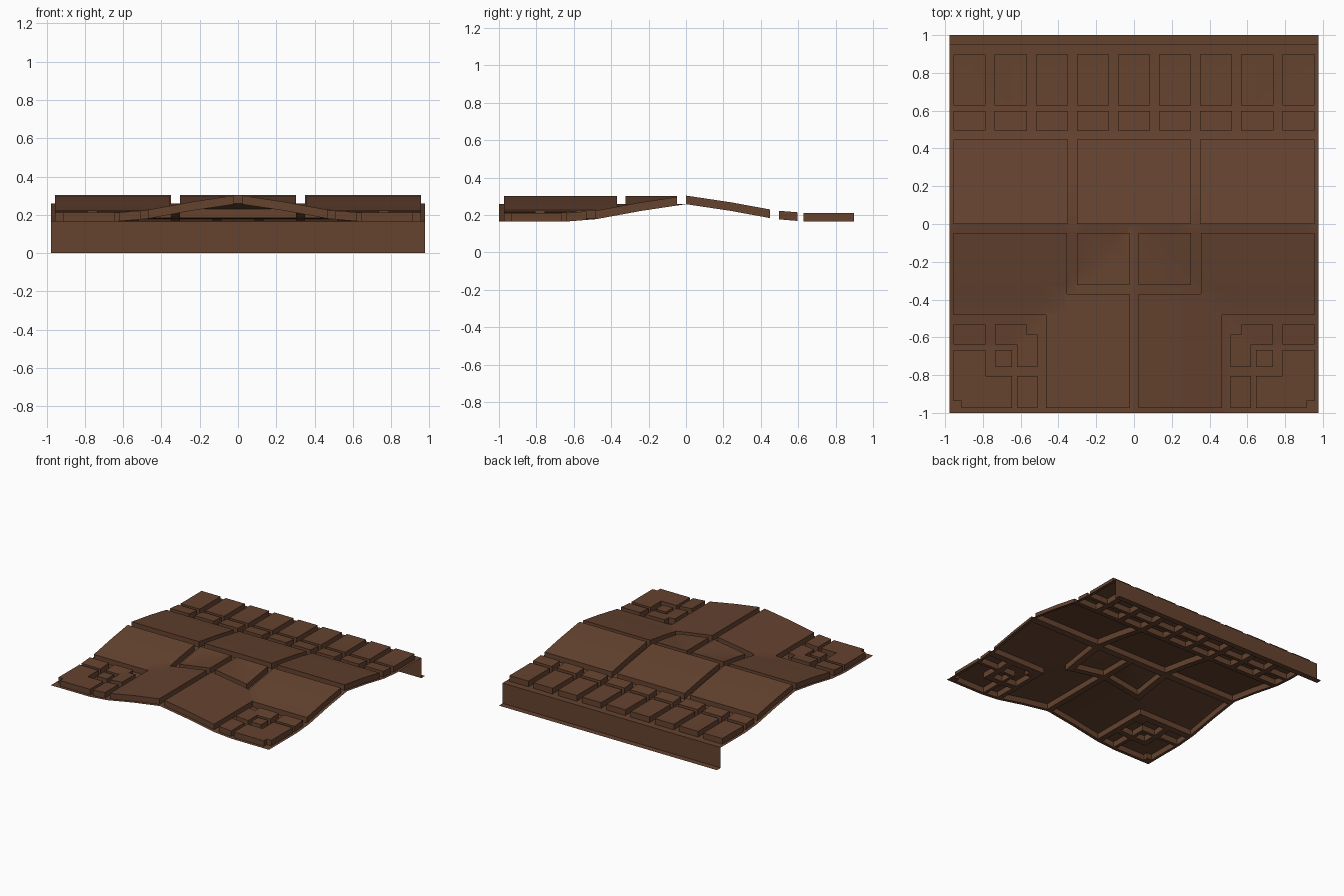
import bpy, bmesh
from mathutils import Vector

HALF_W, FRONT, BACK = 0.978, -1.0, 0.952
RISE = 0.046
SLOPE = [(0, .258), (.24, .222), (.48, .178), (.64, .165), (2, .165)]

cube = bpy.data.objects.get("Cube")
if cube:
    bpy.data.objects.remove(cube, do_unlink=True)

brown = bpy.data.materials.new("roof brown")
brown.use_nodes = True
brown.diffuse_color = (0.13, 0.056, 0.029, 1)
brown.node_tree.nodes["Principled BSDF"].inputs["Base Color"].default_value = brown.diffuse_color


def fall(d):
    """Height of the flared roof slope at distance d from its ridge."""
    for (d0, z0), (d1, z1) in zip(SLOPE, SLOPE[1:]):
        if d <= d1:
            return z0 + (z1 - z0) * (d - d0) / (d1 - d0)


def height(x, y):
    """Cross ridge, with a second gable running to the front."""
    return fall(y) if y > 0 else max(fall(-y), fall(abs(x)))


def add_object(name, bm):
    mesh = bpy.data.meshes.new(name)
    bm.to_mesh(mesh)
    bm.free()
    mesh.materials.append(brown)
    obj = bpy.data.objects.new(name, mesh)
    bpy.context.collection.objects.link(obj)
    return obj


# Raised panels as (x0, x1, y0, y1), mirrored across x = 0
panels = [
    # large back panels
    (0, .302, 0, .448), (.35, .955, 0, .448),
    # peak panels
    (.024, .302, -.323, -.048),
    # stepped panels: side slope, joint, front slope
    (.355, .955, -.483, -.048), (.355, .467, -.483, -.37), (.024, .467, -.974, -.37),
    # corner ornament: end blocks
    (.785, .955, -.639, -.533), (.51, .62, -.974, -.804),
    # corner ornament: inner angle
    (.568, .737, -.639, -.533), (.51, .62, -.756, -.586),
    # corner ornament: middle block
    (.646, .737, -.756, -.666),
    # corner ornament: outer angle
    (.785, .955, -.936, -.666), (.646, .913, -.974, -.804),
]
# Two rows of small back tiles
for i in range(5):
    c = i * 0.2175
    for y0, y1 in ((.496, .597), (.628, .898)):
        panels.append((max(c - .085, 0), c + .085, y0, y1))

# Roof sheet: flat plate, cut along panel edges, slope breaks and valleys
bm = bmesh.new()
corners = [(-HALF_W, FRONT), (HALF_W, FRONT), (HALF_W, BACK), (-HALF_W, BACK)]
bm.faces.new([bm.verts.new((x, y, 0)) for x, y in corners])


def cut(point, normal):
    bmesh.ops.bisect_plane(bm, geom=bm.verts[:] + bm.edges[:] + bm.faces[:],
                           dist=1e-5, plane_co=Vector(point), plane_no=Vector(normal))


breaks = [d for d, z in SLOPE[:-1]]
xs = {x for p in panels for x in p[:2]} | set(breaks)
ys = {y for p in panels for y in p[2:]} | set(breaks) | {-d for d in breaks}
for x in sorted(xs):
    for side in {x, -x}:
        cut((side, 0, 0), (1, 0, 0))
for y in sorted(ys):
    cut((0, y, 0), (0, 1, 0))
for s in (-1, 1):
    cut((0, 0, 0), (1, s, 0))

# Push the panels up out of the sheet
raised = []
for f in bm.faces:
    c = f.calc_center_median()
    if any(x0 < abs(c.x) < x1 and y0 < c.y < y1 for x0, x1, y0, y1 in panels):
        raised.append(f)
grown = bmesh.ops.extrude_face_region(bm, geom=raised)["geom"]
bmesh.ops.translate(bm, vec=(0, 0, RISE),
                    verts=[g for g in grown if isinstance(g, bmesh.types.BMVert)])
bmesh.ops.delete(bm, geom=[f for f in raised if f.is_valid], context='FACES')

# Bend the sheet to the roof shape
for v in bm.verts:
    v.co.z += height(v.co.x, v.co.y)
roof = add_object("roof_sheet", bm)

# Back skirt with a narrow foot flange
bm = bmesh.new()
profile = [(BACK, height(0, BACK)), (BACK, 0), (1.0, 0)]
rows = [[bm.verts.new((s * HALF_W, y, z)) for s in (1, -1)] for y, z in profile]
for a, b in zip(rows, rows[1:]):
    bm.faces.new((a[0], a[1], b[1], b[0]))
bmesh.ops.recalc_face_normals(bm, faces=bm.faces[:])
skirt = add_object("back_skirt", bm)
bm = bmesh.new()
bm.from_mesh(skirt.data)
bm.faces.ensure_lookup_table()
if bm.faces[0].normal.y < 0:
    bmesh.ops.reverse_faces(bm, faces=bm.faces[:])
bm.to_mesh(skirt.data)
bm.free()

# Soft slopes, crisp panel edges
bpy.ops.object.select_all(action='DESELECT')
roof.select_set(True)
bpy.context.view_layer.objects.active = roof
bpy.ops.object.shade_smooth_by_angle(angle=0.52)
